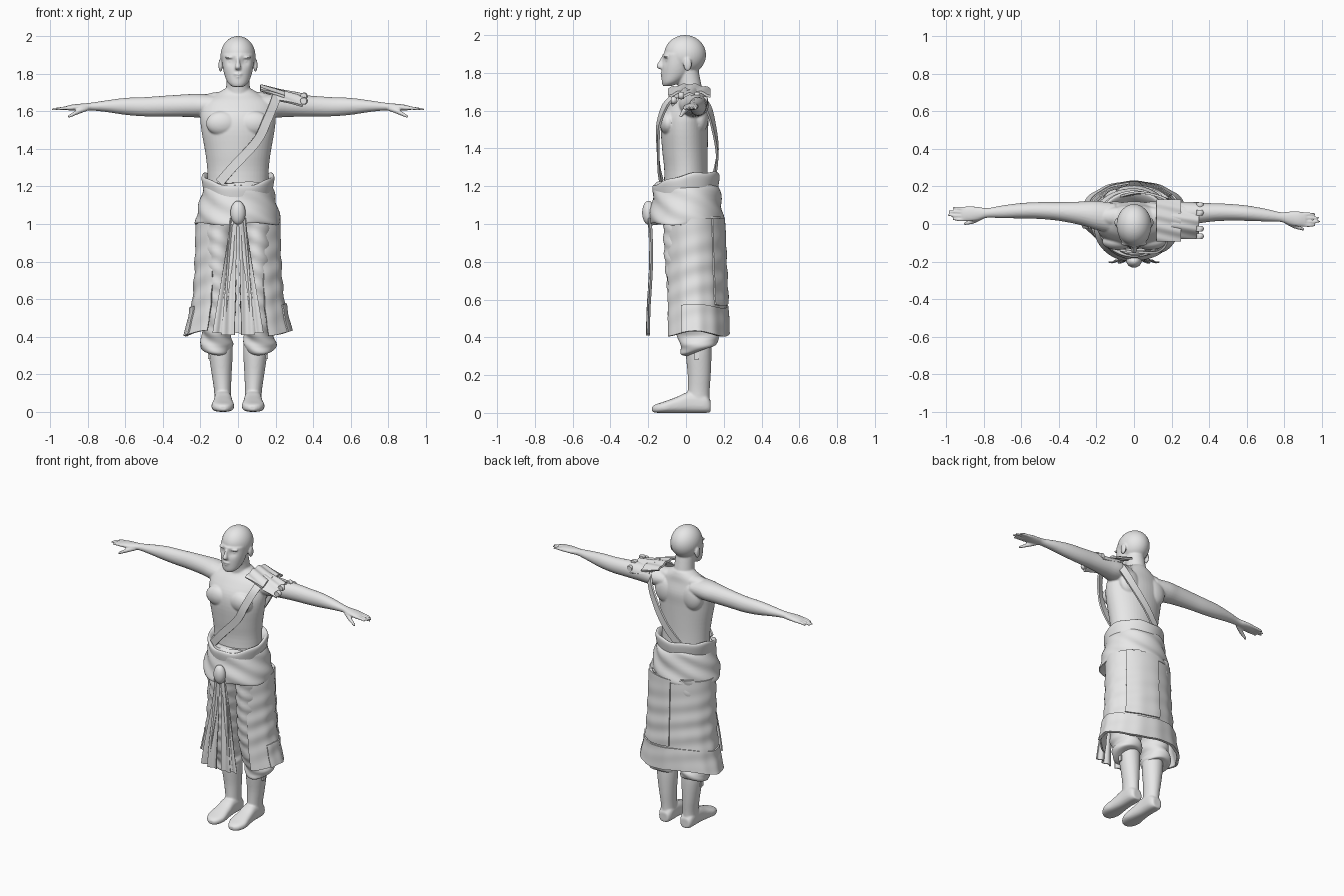
import bpy, bmesh, math
from math import sin, cos, pi, exp, copysign
from mathutils import Vector, Matrix

if "Cube" in bpy.data.objects:
    bpy.data.objects.remove(bpy.data.objects["Cube"])

X, Y, Z = Vector((1, 0, 0)), Vector((0, 1, 0)), Vector((0, 0, 1))
SIDES = (("left", 1), ("right", -1))

grey = bpy.data.materials.new("clay_grey")
grey.use_nodes = True
grey.diffuse_color = (.8, .8, .8, 1)
grey.node_tree.nodes["Principled BSDF"].inputs["Base Color"].default_value = grey.diffuse_color


def finish(bm, name, thickness=0, voxel=0, relax=4):
    """Turn a bmesh into a smooth object, optionally thickened or fused."""
    bmesh.ops.recalc_face_normals(bm, faces=bm.faces[:])
    if thickness:
        bmesh.ops.solidify(bm, geom=bm.faces[:], thickness=thickness)
        bmesh.ops.recalc_face_normals(bm, faces=bm.faces[:])
    mesh = bpy.data.meshes.new(name)
    bm.to_mesh(mesh)
    bm.free()
    mesh.materials.append(grey)
    mesh.shade_smooth()
    mesh.set_sharp_from_angle(angle=math.radians(50))
    obj = bpy.data.objects.new(name, mesh)
    bpy.context.scene.collection.objects.link(obj)
    if voxel:
        fuse = obj.modifiers.new("fuse", "REMESH")
        fuse.mode, fuse.voxel_size, fuse.use_smooth_shade = "VOXEL", voxel, True
        soften = obj.modifiers.new("soften", "SMOOTH")
        soften.factor, soften.iterations = .5, relax
    return obj


def spline(points, steps):
    """Smooth curve through tuples of any length."""
    pts = [Vector(p) for p in points]
    last, out = len(pts) - 1, []
    for i in range(last):
        a, b, c, d = pts[max(i - 1, 0)], pts[i], pts[i + 1], pts[min(i + 2, last)]
        for k in range(steps):
            t = k / steps
            out.append(b + (c - a) * t / 2 + (a * 2 - b * 5 + c * 4 - d) * (t * t / 2)
                       + (b * 3 - a - c * 3 + d) * (t ** 3 / 2))
    return out + [pts[-1]]


def loft(bm, rings, u=X, v=Y, seg=32, steps=4, power=1, warp=None):
    """Skin ellipses given as x, y, z, radius along u, radius along v."""
    loops = []
    for r in spline(rings, steps):
        loop = []
        for k in range(seg):
            a = 2 * pi * k / seg
            c, s = cos(a), sin(a)
            co = (Vector(r[:3]) + u * r[3] * copysign(abs(c) ** power, c)
                  + v * r[4] * copysign(abs(s) ** power, s))
            loop.append(bm.verts.new(warp(a, co) if warp else co))
        loops.append(loop)
    for p, q in zip(loops, loops[1:]):
        for k in range(seg):
            n = (k + 1) % seg
            bm.faces.new((p[k], p[n], q[n], q[k]))
    bm.faces.new(loops[0])
    bm.faces.new(loops[-1])


def ball(bm, centre, radii):
    matrix = Matrix.Translation(centre) @ Matrix.Diagonal((*radii, 1))
    bmesh.ops.create_uvsphere(bm, u_segments=40, v_segments=28, radius=1, matrix=matrix)


def sheet(bm, point, nu, nv):
    """Grid surface from a function of u and v in 0..1."""
    grid = [[bm.verts.new(point(i / nu, j / nv)) for i in range(nu + 1)] for j in range(nv + 1)]
    for p, q in zip(grid, grid[1:]):
        for i in range(nu):
            bm.faces.new((p[i], p[i + 1], q[i + 1], q[i]))


# Head: skull and jaw with pressed-in eye sockets, then the features
body = bmesh.new()
ball(body, (0, -.005, 1.895), (.093, .111, .105))
loft(body, [(0, -.1, 1.73, .028, .022), (0, -.078, 1.75, .053, .05), (0, -.055, 1.79, .071, .074),
            (0, -.045, 1.84, .082, .082), (0, -.03, 1.9, .087, .095)])
for vert in body.verts:
    for x in (-.036, .036):
        gap = (vert.co - Vector((x, -.11, 1.866))).length
        vert.co.y += .016 * exp(-(gap / .022) ** 2)
loft(body, [(0, -.12, 1.885, .009, .01), (0, -.13, 1.86, .01, .014),
            (0, -.138, 1.835, .016, .019), (0, -.13, 1.82, .014, .012)])
ball(body, (0, -.122, 1.797), (.025, .014, .007))
ball(body, (0, -.119, 1.783), (.021, .014, .008))
for name, s in SIDES:
    ball(body, (s * .036, -.094, 1.866), (.017, .014, .01))
    ball(body, (s * .04, -.104, 1.886), (.03, .014, .007))
    ball(body, (s * .093, .008, 1.845), (.011, .022, .036))

# Neck and torso
loft(body, [(0, .03, 1.64, .075, .07), (0, .02, 1.73, .063, .063), (0, 0, 1.82, .06, .065)])
loft(body, [(0, 0, 1.15, .16, .12), (0, 0, 1.28, .163, .115), (0, -.005, 1.38, .174, .12),
            (0, -.008, 1.5, .195, .125), (0, 0, 1.58, .2, .12), (0, .015, 1.65, .18, .09),
            (0, .03, 1.69, .12, .07), (0, .03, 1.72, .07, .06)], seg=48)

# Chest, back, arms and hands
for name, s in SIDES:
    ball(body, (s * .085, -.093, 1.535), (.085, .045, .065))
    ball(body, (s * .1, .075, 1.57), (.075, .045, .09))
    ball(body, (s * .09, .04, 1.665), (.1, .05, .038))

    def limb(rings):
        loft(body, [(s * x, y - s * .018 * x * x, z, ry, rz) for x, y, z, ry, rz in rings], Y, Z, 24)

    limb([(.1, .03, 1.63, .08, .055), (.2, .045, 1.63, .077, .063), (.28, .055, 1.63, .063, .06),
          (.4, .064, 1.627, .05, .055), (.5, .067, 1.624, .045, .051), (.6, .064, 1.626, .041, .045),
          (.7, .056, 1.627, .034, .031), (.78, .048, 1.625, .026, .021), (.83, .043, 1.622, .036, .019),
          (.88, .04, 1.62, .041, .016), (.915, .037, 1.617, .036, .011)])
    for i, tip in enumerate((.965, .99, .985, .965)):
        y = .01 + i * .02
        limb([(.88, y, 1.618, .01, .01), (.93, y - .002, 1.616, .009, .009), (tip, y, 1.61, .006, .006)])
    limb([(.8, .03, 1.615, .014, .012), (.85, .004, 1.598, .014, .014), (.905, -.014, 1.57, .008, .008)])
finish(body, "body", voxel=.0055)

# Shoulder strap: a ribbon running round the chest and back
path = spline([(-.1, -.135, 1.22), (-.03, -.15, 1.3), (.1, -.155, 1.44), (.155, -.145, 1.55),
               (.2, -.09, 1.66), (.21, .03, 1.715), (.2, .115, 1.63), (.13, .155, 1.5),
               (.03, .172, 1.36), (-.08, .15, 1.23)], 6)


def ribbon(u, v):
    i = round(v * (len(path) - 1))
    p = path[i]
    along = path[min(i + 1, len(path) - 1)] - path[max(i - 1, 0)]
    out = Vector((p.x * .3, p.y - .02, max(0, p.z - 1.62) * 2))
    return p + along.cross(out).normalized() * (u - .5) * .048


strap = bmesh.new()
sheet(strap, ribbon, 2, len(path) - 1)
finish(strap, "chest_strap", .012)

# Layered shoulder guard with small curls along its outer edge
for name, x0, x1, z0, z1, half, drop in (("inner", .12, .25, 1.742, 1.708, .112, .025),
                                         ("outer", .2, .345, 1.722, 1.692, .098, .06)):
    plate = bmesh.new()
    sheet(plate, lambda u, v: Vector((x0 + (x1 - x0) * v, .018 + half * (2 * u - 1),
                                      z0 + (z1 - z0) * v - drop * (2 * u - 1) ** 2
                                      + .004 * sin(u * 22 + v * 3))), 28, 10)
    finish(plate, "shoulder_guard_" + name, .013)
curls = bmesh.new()
for y, z in ((-.065, 1.655), (-.025, 1.68), (.06, 1.68), (.1, 1.655)):
    loft(curls, [(.348, y - .014, z, .017, .017), (.352, y, z, .02, .02),
                 (.348, y + .014, z, .017, .017)], X, Z, 16)
finish(curls, "shoulder_guard_curls")

# Waist cloth: rolled upper band that rises to the back, wide lower wrap and knot
band = bmesh.new()
loft(band, [(0, 0, 1.14, .178, .163), (0, 0, 1.19, .188, .173), (0, 0, 1.235, .194, .178),
            (0, 0, 1.25, .184, .168), (0, 0, 1.23, .165, .14), (0, 0, 1.19, .15, .11)], seg=64,
     warp=lambda a, p: p + Z * (.035 * sin(a) + .012 * cos(2 * a)) + Z * .004 * sin(7 * a))
finish(band, "waist_band")
wrap = bmesh.new()
loft(wrap, [(0, 0, 1.22, .165, .155), (0, .005, 1.19, .185, .175), (0, .003, 1.11, .206, .184),
            (0, .002, 1.04, .222, .196), (0, .002, 1.0, .224, .196), (0, .002, 1.01, .19, .17)], seg=72,
     warp=lambda a, p: Vector((p.x, p.y, p.z)) + Vector((cos(a), sin(a), 0)) * .005 * sin(5 * a + p.z * 55)
     + Z * .006 * sin(4 * a))
finish(wrap, "waist_wrap")
knot = bmesh.new()
ball(knot, (0, -.198, 1.06), (.04, .034, .063))
finish(knot, "sash_knot")


# Open-fronted skirt, with a rear flap and a hem band lying over it
def skirt_point(a, v, out):
    flare = .225 + .012 * v + .045 * v ** 4 + out
    fold = 1 + .014 * sin(v * 34 + 2.5 * a) * sin(pi * v) + .01 * sin(a * 13) * v
    depth = .163 + .012 * v + out
    return Vector((flare * fold * cos(a), .035 + .012 * v + depth * fold * sin(a),
                   1.03 - v * (.61 - .015 * cos(3 * a))))


for name, a0, a1, v0, v1, out in (("skirt", -.95, pi + .95, 0, 1, 0),
                                  ("skirt_rear_flap", pi / 2 - .9, pi / 2 + .1, 0, .74, .009),
                                  ("skirt_hem", -.4, pi + .4, .76, 1, .008)):
    cloth = bmesh.new()
    sheet(cloth, lambda u, v: skirt_point(a0 + (a1 - a0) * u, v0 + (v1 - v0) * v, out), 90, 48)
    finish(cloth, name, .01)

for name, s in SIDES:
    # Hanging sash tails, a narrow one lying over a wide one
    for label, inner, outer, y, low in (("wide", .07, .125, -.188, .42), ("narrow", .015, .08, -.197, .41)):
        tail = bmesh.new()
        sheet(tail, lambda u, v: Vector((s * (.004 + inner * v + (.034 + (outer - inner - .03) * v) * u),
                                         y - .006 * sin(u * 7 + v * 2) + .008 * sin(v * 5),
                                         1.03 + (low - 1.03) * v)), 12, 20)
        finish(tail, "sash_tail_" + label + "_" + name, .007)

    # Baggy trouser leg gathered into a tilted cuff
    leg = bmesh.new()
    loft(leg, [(s * .1, .03, 1.04, .09, .15), (s * .1, .03, .9, .088, .148), (s * .1, .032, .75, .088, .14),
               (s * .1, .037, .6, .089, .128), (s * .107, .05, .47, .086, .112), (s * .112, .062, .41, .078, .098),
               (s * .115, .07, .37, .087, .1), (s * .115, .07, .335, .08, .092), (s * .1, .068, .325, .05, .06)],
         seg=40, steps=8,
         warp=lambda a, p: p + Vector((cos(a), sin(a), 0)) * .004 * sin(p.z * 75 + 3 * a)
         + Z * (.025 * sin(a) if p.z < .5 else 0))
    finish(leg, "trouser_leg_" + name)

    # Tall soft boot with a side buckle
    boot = bmesh.new()
    loft(boot, [(s * .094, .067, .38, .064, .066), (s * .092, .067, .31, .064, .068),
                (s * .087, .07, .2, .053, .061), (s * .082, .067, .11, .045, .058),
                (s * .08, .065, .04, .046, .06)])
    loft(boot, [(s * .08, .13, .035, .032, .032), (s * .08, .1, .05, .046, .05), (s * .08, .02, .056, .047, .056),
                (s * .08, -.05, .042, .053, .042), (s * .081, -.115, .03, .06, .03),
                (s * .08, -.16, .023, .042, .022), (s * .078, -.18, .02, .018, .013)], X, Z, power=.75)
    finish(boot, "boot_" + name, voxel=.006)
    buckle = bmesh.new()
    place = Matrix.Translation((s * .155, .055, .3)) @ Matrix.Diagonal((.012, .026, .036, 1))
    bmesh.ops.create_cube(buckle, size=1, matrix=place)
    finish(buckle, "boot_buckle_" + name)
